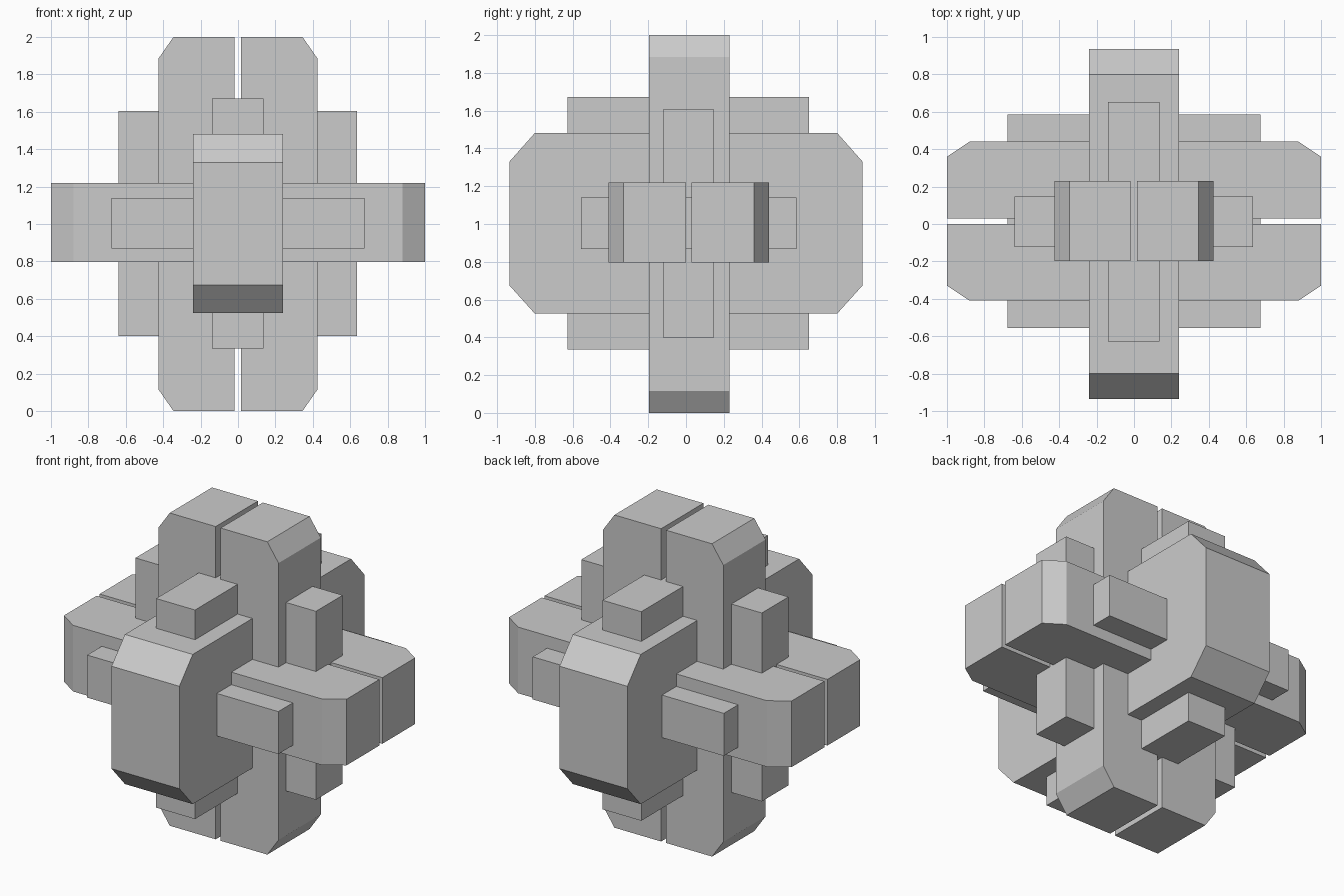
import bpy

if "Cube" in bpy.data.objects:
    bpy.data.objects.remove(bpy.data.objects["Cube"])


def prism(name, profile, axis, lo, hi):
    """Extrude a 2D profile along an axis; profile holds the other two coordinates in xyz order."""
    def point(p, d):
        c = list(p)
        c.insert(axis, d)
        return c
    n = len(profile)
    verts = [point(p, lo) for p in profile] + [point(p, hi) for p in profile]
    faces = [list(range(n))[::-1], list(range(n, 2 * n))]
    faces += [(i, (i + 1) % n, n + (i + 1) % n, n + i) for i in range(n)]
    if axis == 1:  # keep normals outward
        faces = [f[::-1] for f in faces]
    mesh = bpy.data.meshes.new(name)
    mesh.from_pydata(verts, [], faces)
    mesh.update()
    obj = bpy.data.objects.new(name, mesh)
    bpy.context.collection.objects.link(obj)
    return obj


def box(name, x, y, z):
    rect = [(x[0], y[0]), (x[1], y[0]), (x[1], y[1]), (x[0], y[1])]
    return prism(name, rect, 2, *z)


# Pair of upright bars, chamfered on their outer ends
prism("upright_bar_right", [(0.015, 0), (0.345, 0), (0.425, 0.115), (0.425, 1.885),
                            (0.345, 2), (0.015, 2)], 1, -0.197, 0.23)
prism("upright_bar_left", [(-0.02, 2), (-0.345, 2), (-0.425, 1.885), (-0.425, 0.115),
                           (-0.345, 0), (-0.02, 0)], 1, -0.197, 0.23)

# Pair of cross bars running left to right
prism("cross_bar_back", [(-1, 0.03), (1, 0.03), (1, 0.36), (0.88, 0.44),
                         (-0.88, 0.44), (-1, 0.36)], 2, 0.797, 1.22)
prism("cross_bar_front", [(-1, 0), (-1, -0.33), (-0.88, -0.41), (0.88, -0.41),
                          (1, -0.33), (1, 0)], 2, 0.797, 1.22)

# Single deep block running front to back
prism("depth_block", [(-0.935, 0.675), (-0.80, 0.525), (0.80, 0.525), (0.935, 0.675),
                      (0.935, 1.33), (0.80, 1.482), (-0.80, 1.482), (-0.935, 1.33)],
      0, -0.24, 0.24)

# Three interlocking inner plates
box("inner_plate_frontal", (-0.64, 0.637), (-0.122, 0.148), (0.4, 1.605))
box("inner_plate_side", (-0.14, 0.135), (-0.627, 0.652), (0.335, 1.672))
box("inner_plate_level", (-0.677, 0.675), (-0.557, 0.585), (0.868, 1.14))
